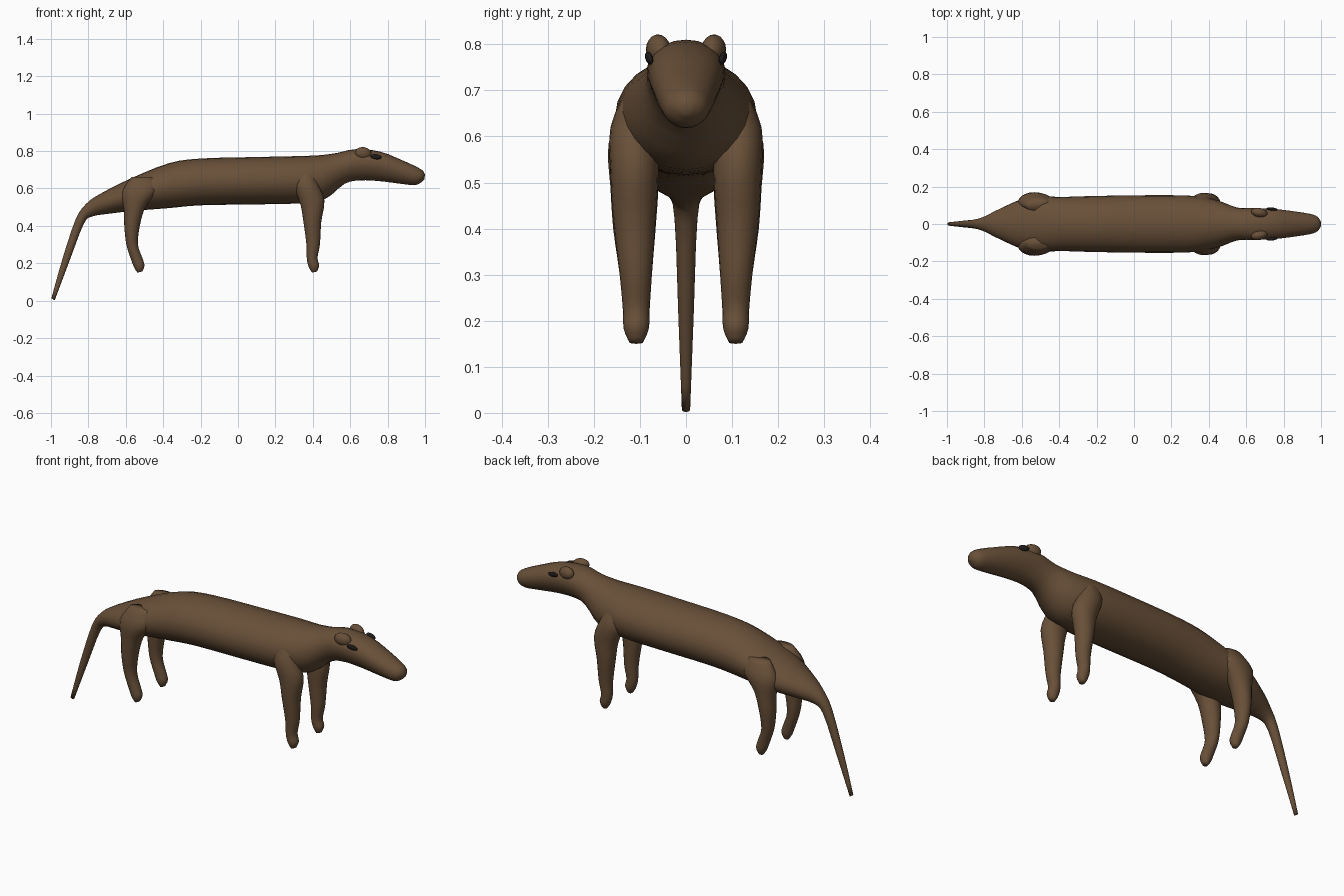
import bpy, bmesh
from math import sin, cos, pi
from mathutils import Vector


def material(name, rgb):
    m = bpy.data.materials.new(name)
    m.diffuse_color = (*rgb, 1)
    return m


FUR = material("brown_fur", (0.14, 0.08, 0.04))
DARK = material("dark_eye", (0.015, 0.012, 0.012))


def spline(a, b, c, d, t):
    return 0.5 * (2 * b + (c - a) * t + (2 * a - 5 * b + 4 * c - d) * t * t
                  + (3 * b - a - 3 * c + d) * t ** 3)


def finish(name, bm, mat):
    bmesh.ops.recalc_face_normals(bm, faces=bm.faces)
    for f in bm.faces:
        f.smooth = True
    me = bpy.data.meshes.new(name)
    bm.to_mesh(me)
    bm.free()
    me.materials.append(mat)
    ob = bpy.data.objects.new(name, me)
    bpy.context.collection.objects.link(ob)
    return ob


def loft(name, stations, sides=24, steps=3):
    """Station: x, z of one edge, x, z of opposite edge, y centre, half width, egg factor."""
    s = [stations[0]] + stations + [stations[-1]]
    rows = []
    for i in range(1, len(s) - 2):
        for j in range(steps):
            rows.append([spline(*q, j / steps) for q in zip(*s[i - 1:i + 3])])
    rows.append(stations[-1])
    bm = bmesh.new()
    rings = []
    for xt, zt, xb, zb, y, w, egg in rows:
        ring = []
        for k in range(sides):
            a = 2 * pi * k / sides
            u = (1 + sin(a)) / 2
            ring.append(bm.verts.new((xb + (xt - xb) * u,
                                      y + w * cos(a) * (1 + egg * sin(a)),
                                      zb + (zt - zb) * u)))
        rings.append(ring)
    for r, q in zip(rings, rings[1:]):
        for k in range(sides):
            n = (k + 1) % sides
            bm.faces.new((r[k], r[n], q[n], q[k]))
    bm.faces.new(rings[0])
    bm.faces.new(rings[-1])
    return finish(name, bm, FUR)


def blob(name, loc, radii, mat, tilt=(0, 0, 0)):
    bm = bmesh.new()
    bmesh.ops.create_uvsphere(bm, u_segments=16, v_segments=10, radius=1)
    for v in bm.verts:
        v.co = Vector([c * r for c, r in zip(v.co, radii)])
    ob = finish(name, bm, mat)
    ob.location = loc
    ob.rotation_euler = tilt


# tail, trunk, neck and head in one skin: top edge, bottom edge, half width, egg factor
trunk = [
    (-.998, .012, -.980, .002, .009, 0), (-.938, .225, -.900, .215, .017, 0),
    (-.868, .435, -.825, .410, .025, 0), (-.810, .520, -.780, .450, .042, 0),
    (-.730, .575, -.690, .465, .085, 0), (-.570, .655, -.560, .480, .142, 0),
    (-.370, .735, -.370, .495, .145, 0), (-.200, .760, -.200, .510, .150, 0),
    (.100, .768, .100, .515, .154, 0), (.320, .773, .320, .520, .150, 0),
    (.440, .778, .460, .540, .125, 0), (.530, .790, .570, .625, .088, .05),
    (.630, .810, .650, .643, .084, .18), (.760, .797, .750, .640, .079, .18),
    (.880, .750, .870, .625, .065, .12), (.960, .713, .940, .618, .052, .05),
    (.990, .693, .972, .627, .038, 0), (1.0, .672, .996, .648, .013, 0),
]
loft("body_head_and_tail", [(a, b, c, d, 0, w, e) for a, b, c, d, w, e in trunk])

# legs: front edge, back edge, y centre, half width
front = [
    (.400, .700, .320, .700, .100, .030), (.430, .620, .300, .620, .114, .050),
    (.462, .535, .335, .510, .112, .052), (.445, .420, .350, .420, .112, .046),
    (.438, .300, .366, .300, .109, .035), (.425, .230, .368, .220, .108, .029),
    (.434, .188, .380, .176, .108, .027), (.422, .156, .396, .150, .108, .015),
]
hind = [
    (-.450, .660, -.570, .660, .100, .030), (-.430, .590, -.620, .580, .114, .054),
    (-.495, .500, -.610, .480, .112, .052), (-.525, .400, -.608, .400, .112, .046),
    (-.535, .300, -.597, .300, .109, .035), (-.512, .230, -.570, .215, .108, .029),
    (-.500, .188, -.554, .175, .108, .027), (-.512, .156, -.538, .150, .108, .015),
]
for side, label in ((-1, "right"), (1, "left")):
    for part, data in (("front_leg", front), ("hind_leg", hind)):
        loft(f"{part}_{label}", [(a, b, c, d, side * y, w, 0) for a, b, c, d, y, w in data],
             sides=20)
    # small rounded ears and flat dark eyes
    blob(f"ear_{label}", (.670, side * .060, .788), (.045, .026, .033), FUR, (0, .15, side * -.2))
    blob(f"eye_{label}", (.738, side * .080, .770), (.030, .008, .014), DARK, (-side * .25, .15, side * -.12))
